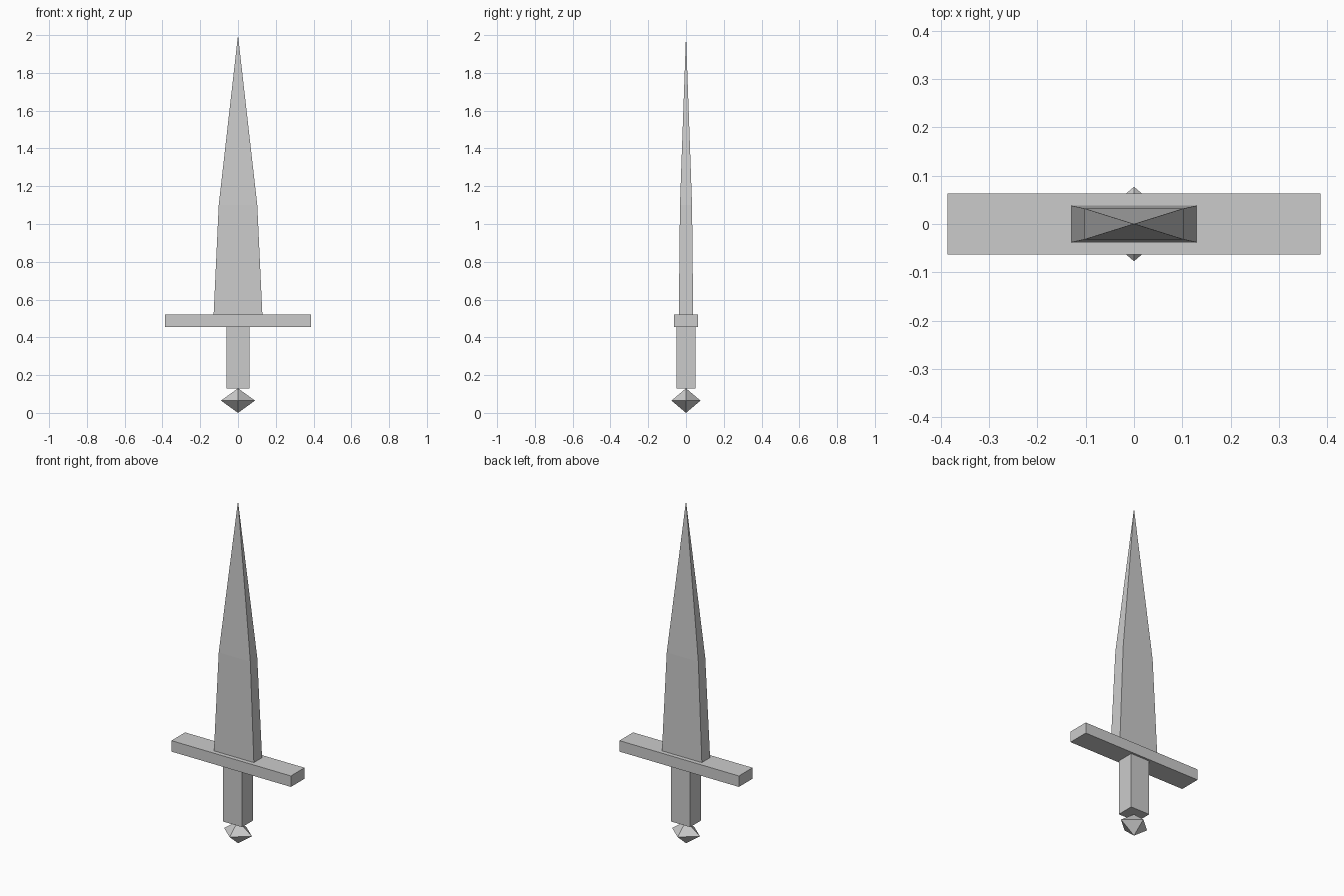
import bpy, bmesh

if "Cube" in bpy.data.objects:
    bpy.data.objects.remove(bpy.data.objects["Cube"])


def make_object(name, bm):
    bmesh.ops.recalc_face_normals(bm, faces=bm.faces)
    mesh = bpy.data.meshes.new(name)
    bm.to_mesh(mesh)
    bm.free()
    obj = bpy.data.objects.new(name, mesh)
    bpy.context.collection.objects.link(obj)
    return obj


def loft(name, sections, diamond=False):
    """Join four-sided sections (half_x, half_y, z); zero size makes a point."""
    corners = [(1, 0), (0, 1), (-1, 0), (0, -1)] if diamond else [(1, -1), (1, 1), (-1, 1), (-1, -1)]
    bm = bmesh.new()
    rings = []
    for hx, hy, z in sections:
        if hx == 0:
            rings.append([bm.verts.new((0, 0, z))] * 4)
        else:
            rings.append([bm.verts.new((hx * cx, hy * cy, z)) for cx, cy in corners])
    for a, b in zip(rings, rings[1:]):
        for i in range(4):
            j = (i + 1) % 4
            quad = [a[i], a[j], b[j], b[i]]
            bm.faces.new(list(dict.fromkeys(quad)))
    # Cap the open ends
    for ring in (rings[0], rings[-1]):
        if ring[0] is not ring[1]:
            bm.faces.new(ring)
    return make_object(name, bm)


# Pommel: octahedral stone under the grip
loft("pommel", [(0, 0, 0), (0.09, 0.077, 0.065), (0, 0, 0.13)], diamond=True)

# Grip
loft("grip", [(0.062, 0.051, 0.13), (0.062, 0.051, 0.456)])

# Crossguard
loft("crossguard", [(0.386, 0.063, 0.456), (0.386, 0.063, 0.52)])

# Blade: slight taper, then a long point
loft("blade", [(0.129, 0.038, 0.52), (0.102, 0.032, 1.1), (0, 0, 2.0)])
